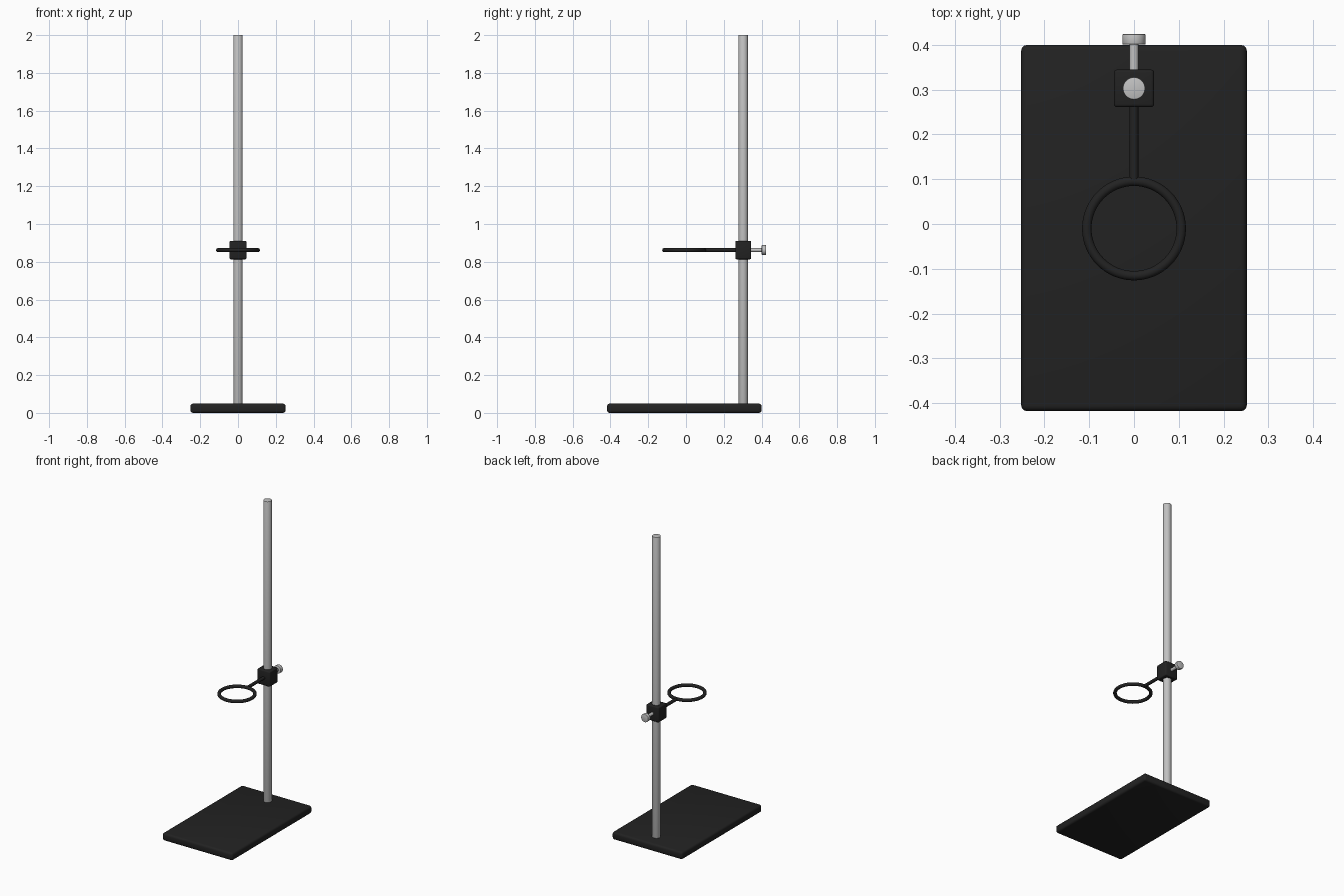
import bpy, math

if "Cube" in bpy.data.objects:
    bpy.data.objects.remove(bpy.data.objects["Cube"])


def material(name, value):
    m = bpy.data.materials.new(name)
    m.diffuse_color = (value, value, value, 1)
    m.use_nodes = True
    m.node_tree.nodes["Principled BSDF"].inputs["Base Color"].default_value = m.diffuse_color
    return m


black = material("black_iron", 0.016)
steel = material("brushed_steel", 0.54)


def finish(name, mat, bevel=0.0, segments=3):
    ob = bpy.context.object
    ob.name = name
    ob.data.materials.append(mat)
    bpy.ops.object.transform_apply(location=False, rotation=True, scale=True)
    if bevel:
        mod = ob.modifiers.new("rounded_edges", 'BEVEL')
        mod.width = bevel
        mod.segments = segments
        mod.limit_method = 'ANGLE'
        mod.angle_limit = math.radians(40)
        bpy.ops.object.modifier_apply(modifier=mod.name)
    bpy.ops.object.shade_smooth_by_angle(angle=math.radians(35))
    return ob


def box(name, lo, hi, mat, bevel):
    bpy.ops.mesh.primitive_cube_add(size=1, location=[(a + b) / 2 for a, b in zip(lo, hi)])
    bpy.context.object.scale = [b - a for a, b in zip(lo, hi)]
    return finish(name, mat, bevel)


def cylinder_y(name, radius, y0, y1, z, mat, bevel=0.0):
    bpy.ops.mesh.primitive_cylinder_add(vertices=32, radius=radius, depth=y1 - y0,
                                        location=(0, (y0 + y1) / 2, z),
                                        rotation=(math.pi / 2, 0, 0))
    return finish(name, mat, bevel, 2)


ROD_Y = 0.303
CLAMP_Z = 0.862

# Heavy base plate
box("base_plate", (-0.252, -0.418, 0), (0.252, 0.40, 0.049), black, 0.013)

# Upright rod
bpy.ops.mesh.primitive_cylinder_add(vertices=32, radius=0.025, depth=1.98,
                                    location=(0, ROD_Y, 1.01))
finish("upright_rod", steel, 0.002, 2)

# Clamp block sliding on the rod
box("clamp_block", (-0.045, ROD_Y - 0.042, CLAMP_Z - 0.049),
    (0.045, ROD_Y + 0.042, CLAMP_Z + 0.049), black, 0.007)

# Support ring and its arm
bpy.ops.mesh.primitive_torus_add(major_radius=0.1055, minor_radius=0.0105,
                                 major_segments=64, minor_segments=16,
                                 location=(0, -0.01, CLAMP_Z))
finish("support_ring", black)
cylinder_y("ring_arm", 0.010, 0.096, 0.275, CLAMP_Z, black)

# Thumb screw at the back
cylinder_y("screw_shaft", 0.010, 0.33, 0.408, CLAMP_Z, steel)
cylinder_y("screw_head", 0.026, 0.401, 0.424, CLAMP_Z, steel, 0.002)
